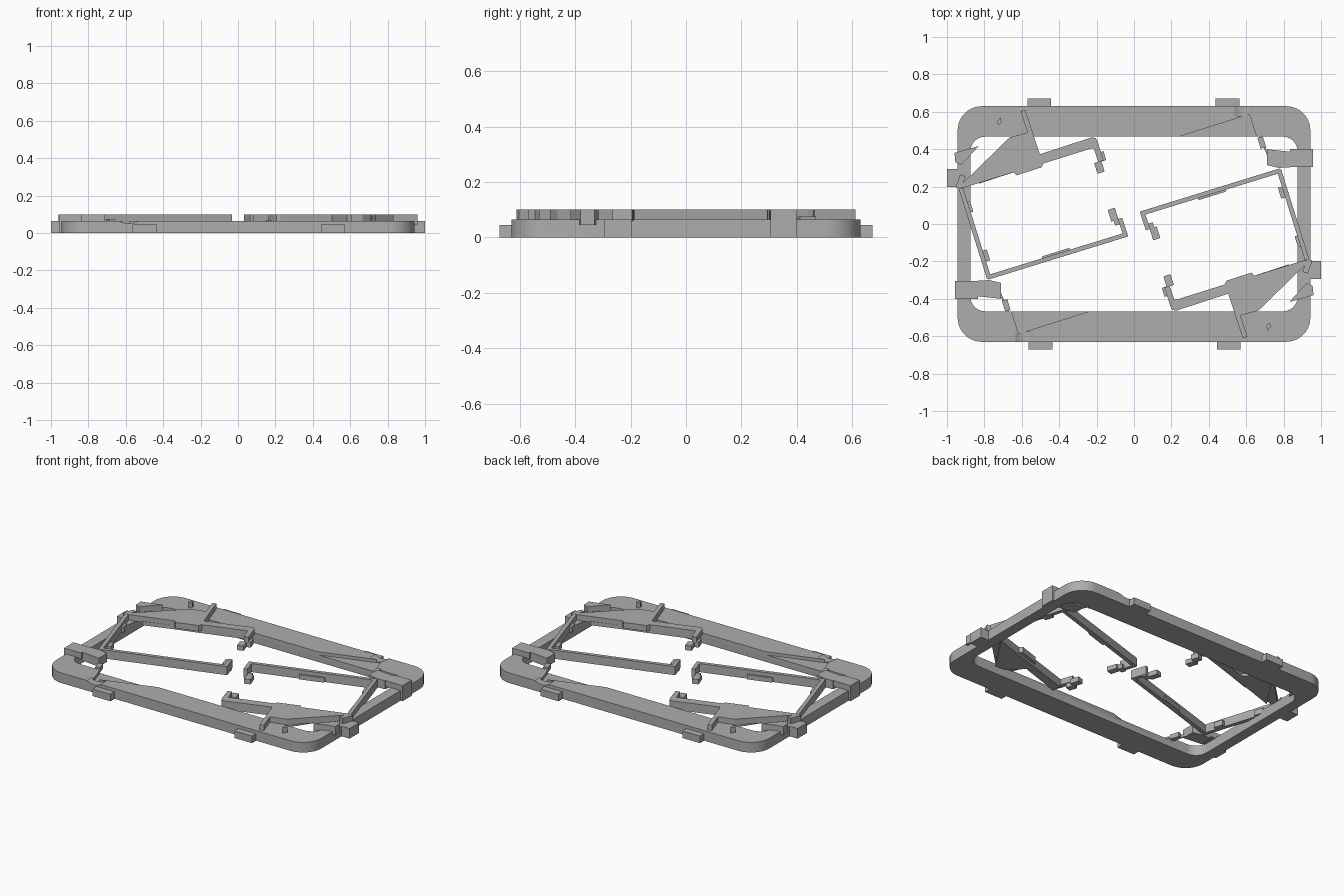
import bpy, bmesh, math
from mathutils import Vector

if "Cube" in bpy.data.objects:
    bpy.data.objects.remove(bpy.data.objects["Cube"])

TILT = math.radians(17.3)
grey = bpy.data.materials.new("grey_plastic")
grey.diffuse_color = (0.42, 0.42, 0.42, 1)
grey.use_nodes = True
grey.node_tree.nodes["Principled BSDF"].inputs["Base Color"].default_value = grey.diffuse_color


def finish(name, bm):
    bmesh.ops.recalc_face_normals(bm, faces=bm.faces)
    me = bpy.data.meshes.new(name)
    bm.to_mesh(me)
    bm.free()
    ob = bpy.data.objects.new(name, me)
    bpy.context.collection.objects.link(ob)
    me.materials.append(grey)
    return ob


def prism(name, pts, z0, z1):
    """Extruded outline plus its half-turn copy about the z axis."""
    bm = bmesh.new()
    for s in (1, -1):
        low = [bm.verts.new((s * x, s * y, z0)) for x, y in pts]
        top = [bm.verts.new((s * x, s * y, z1)) for x, y in pts]
        bm.faces.new(low[::-1])
        bm.faces.new(top)
        for i in range(len(pts)):
            j = (i + 1) % len(pts)
            bm.faces.new((low[i], low[j], top[j], top[i]))
    return finish(name, bm)


def box(name, x0, x1, y0, y1, z0, z1):
    return prism(name, [(x0, y0), (x1, y0), (x1, y1), (x0, y1)], z0, z1)


def tilted_box(name, cx, cy, w, d, z0, z1):
    c, s = math.cos(TILT), math.sin(TILT)
    pts = [(cx + c * u * w / 2 - s * v * d / 2, cy + s * u * w / 2 + c * v * d / 2)
           for u, v in ((-1, -1), (1, -1), (1, 1), (-1, 1))]
    return prism(name, pts, z0, z1)


def bar(name, a, b, width, z0, z1):
    a, b = Vector(a), Vector(b)
    d = (b - a).normalized()
    n = Vector((-d.y, d.x)) * width / 2
    return prism(name, [tuple(p) for p in (a + n, a - n, b - n, b + n)], z0, z1)


def rounded(hx, hy, r, n=10):
    pts = []
    for q, (sx, sy) in enumerate(((1, 1), (-1, 1), (-1, -1), (1, -1))):
        for i in range(n + 1):
            t = math.pi / 2 * (q + i / n)
            pts.append((sx * (hx - r) + r * math.cos(t), sy * (hy - r) + r * math.sin(t)))
    return pts


# Rounded outer frame
bm = bmesh.new()
outer, inner = rounded(0.943, 0.63, 0.13), rounded(0.875, 0.467, 0.08)
rings = [[bm.verts.new((x, y, z)) for x, y in loop]
         for loop, z in ((outer, 0), (outer, 0.065), (inner, 0.065), (inner, 0))]
for k in range(4):
    a, b = rings[k], rings[(k + 1) % 4]
    for i in range(len(a)):
        j = (i + 1) % len(a)
        bm.faces.new((a[i], a[j], b[j], b[i]))
frame = finish("frame", bm)

# Slanted pockets and shallow finger grooves cut into the frame
pocket = prism("pocket_cutter", [(0.22, 0.461), (0.24, 0.467), (0.617, 0.586),
                                 (0.66, 0.45), (0.66, 0.40), (0.22, 0.40)], 0.045, 0.12)
bm = bmesh.new()
for s in (1, -1):
    ends = []
    for y in (0.575, 0.70):
        ends.append([bm.verts.new((s * (0.585 + 0.09 * math.cos(t * math.pi / 12)), s * y,
                                   0.14 + 0.09 * math.sin(t * math.pi / 12))) for t in range(24)])
    bm.faces.new(ends[0])
    bm.faces.new(ends[1])
    for i in range(24):
        j = (i + 1) % 24
        bm.faces.new((ends[0][i], ends[0][j], ends[1][j], ends[1][i]))
groove = finish("groove_cutter", bm)
bpy.context.view_layer.objects.active = frame
for cutter in (pocket, groove):
    m = frame.modifiers.new("cut", 'BOOLEAN')
    m.operation, m.solver, m.object = 'DIFFERENCE', 'EXACT', cutter
    bpy.ops.object.modifier_apply(modifier=m.name)
    bpy.data.objects.remove(cutter)
frame.select_set(True)
bpy.ops.object.shade_smooth_by_angle(angle=math.radians(30))

# Tabs along the long edges
for i, x in enumerate((-0.507, 0.5)):
    box(f"edge_tab_{i}", x - 0.063, x + 0.063, 0.62, 0.672, 0, 0.045)

# Corner plate with its short arm
prism("corner_plate", [(-0.945, 0.19), (-0.905, 0.196), (-0.644, 0.276), (-0.628, 0.26),
                       (-0.494, 0.303), (-0.483, 0.324), (-0.225, 0.405), (-0.216, 0.405),
                       (-0.19, 0.33), (-0.163, 0.34), (-0.195, 0.442), (-0.205, 0.46),
                       (-0.227, 0.463), (-0.505, 0.372), (-0.565, 0.49), (-0.665, 0.463)],
      0.062, 0.1)
prism("corner_plate_skirt", [(-0.83, 0.215), (-0.644, 0.276), (-0.483, 0.324), (-0.225, 0.405),
                             (-0.227, 0.463), (-0.505, 0.372), (-0.60, 0.46), (-0.665, 0.463)],
      0.045, 0.07)
bar("plate_rib", (-0.594, 0.607), (-0.51, 0.35), 0.026, 0.06, 0.1)
tilted_box("short_arm_foot", -0.185, 0.303, 0.04, 0.06, 0.035, 0.065)
tilted_box("short_arm_toe", -0.175, 0.36, 0.04, 0.05, 0.035, 0.07)

# Long thin arm and side arm
bar("side_arm", (-0.925, 0.19), (-0.775, -0.29), 0.024, 0.045, 0.1)
bar("long_arm", (-0.78, -0.285), (-0.035, -0.055), 0.024, 0.045, 0.1)
bar("long_arm_end", (-0.045, -0.06), (-0.075, 0.03), 0.024, 0.045, 0.1)
tilted_box("long_arm_foot", -0.112, 0.05, 0.04, 0.065, 0.035, 0.065)
tilted_box("long_arm_toe", -0.083, 0.012, 0.045, 0.03, 0.035, 0.065)
tilted_box("long_arm_bump", -0.415, -0.162, 0.155, 0.024, 0.045, 0.075)
tilted_box("side_bump_upper", -0.882, 0.09, 0.03, 0.06, 0.045, 0.08)
tilted_box("side_bump_lower", -0.795, -0.17, 0.035, 0.06, 0.045, 0.08)
bar("side_hook", (-0.94, 0.19), (-0.915, 0.26), 0.03, 0.06, 0.1)

# Wedge, stop block and locating peg near the corner
prism("corner_wedge", [(-0.96, 0.38), (-0.83, 0.417), (-0.925, 0.315), (-0.955, 0.33)], 0.045, 0.1)
box("stop_block", -1.0, -0.935, 0.197, 0.295, 0, 0.065)
prism("locating_peg", [(-0.735, 0.545), (-0.715, 0.57), (-0.707, 0.545), (-0.722, 0.528)], 0.06, 0.1)

# Side clip wrapping the frame, with inner block and link
box("clip_outer", -0.957, -0.935, -0.40, -0.305, 0, 0.1)
box("clip_top", -0.95, -0.835, -0.40, -0.305, 0.062, 0.1)
prism("clip_inner", [(-0.845, -0.385), (-0.71, -0.40), (-0.71, -0.315), (-0.775, -0.30),
                     (-0.835, -0.303)], 0.045, 0.1)
tilted_box("clip_link", -0.683, -0.435, 0.03, 0.06, 0.045, 0.075)
bar("clip_link_rod", (-0.715, -0.37), (-0.62, -0.585), 0.008, 0.045, 0.06)
